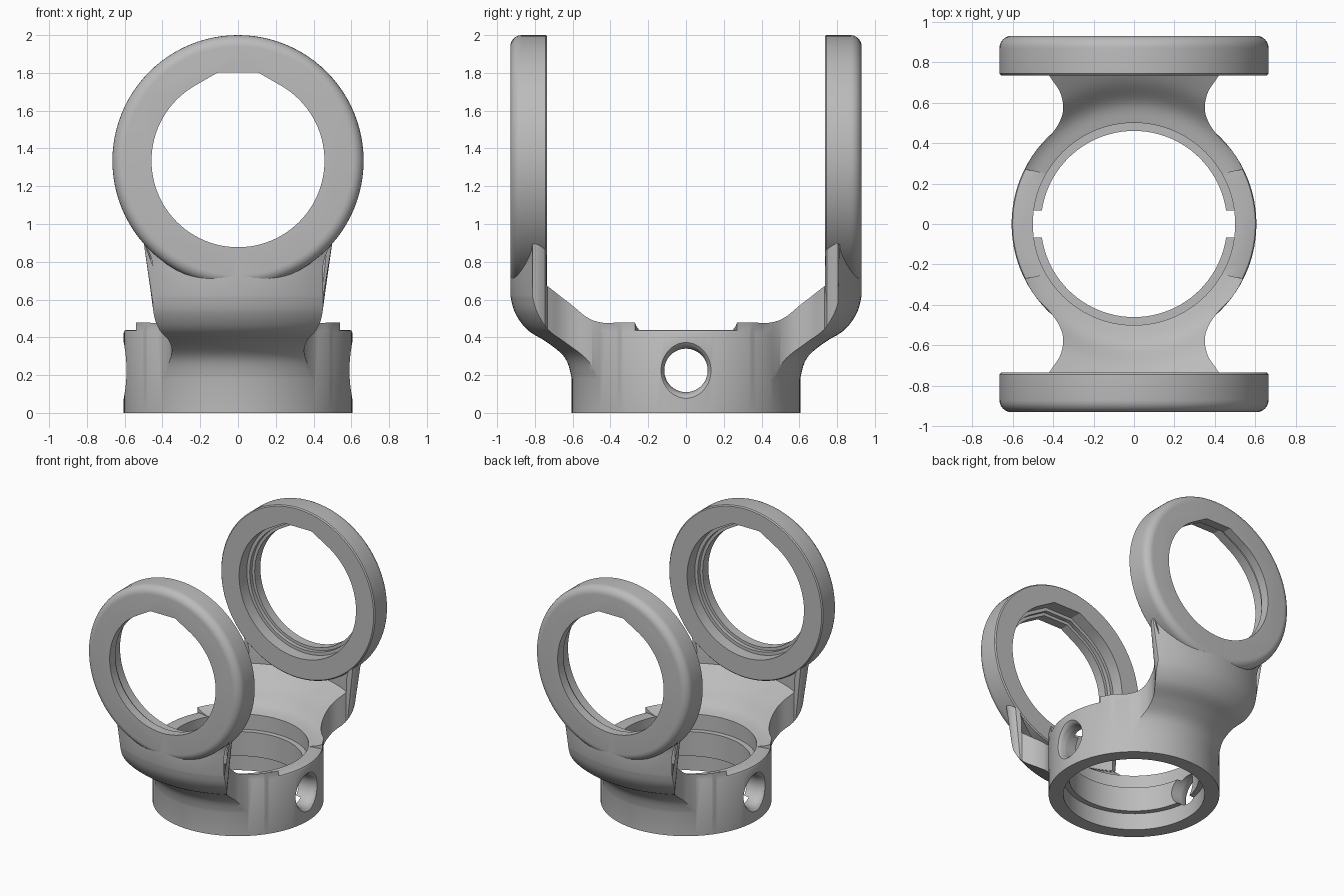
import bpy, math
from math import sin, cos, pi, radians

cube = bpy.data.objects.get("Cube")
if cube:
    bpy.data.objects.remove(cube, do_unlink=True)

grey = bpy.data.materials.new("plain_grey")
grey.use_nodes = True
grey.diffuse_color = (0.5, 0.5, 0.5, 1)
grey.node_tree.nodes["Principled BSDF"].inputs["Base Color"].default_value = (0.5, 0.5, 0.5, 1)

SEGS = 96
EYE_Z, EYE_R = 1.335, 0.665      # upright ring centre height and radius
FACE_IN, FACE_OUT = 0.735, 0.93  # upright ring faces along y


def loft(name, loops):
    """Solid skinned through equal-length loops, with flat end caps."""
    n = len(loops[0])
    verts = [p for loop in loops for p in loop]
    faces = [tuple(range(n))[::-1], tuple(range(len(verts) - n, len(verts)))]
    for k in range(len(loops) - 1):
        for i in range(n):
            j = (i + 1) % n
            faces.append((k * n + i, k * n + j, (k + 1) * n + j, (k + 1) * n + i))
    mesh = bpy.data.meshes.new(name)
    mesh.from_pydata(verts, [], faces)
    mesh.materials.append(grey)
    obj = bpy.data.objects.new(name, mesh)
    bpy.context.collection.objects.link(obj)
    bpy.context.view_layer.objects.active = obj
    bpy.ops.object.mode_set(mode='EDIT')
    bpy.ops.mesh.select_all(action='SELECT')
    bpy.ops.mesh.normals_make_consistent(inside=False)
    bpy.ops.object.mode_set(mode='OBJECT')
    return obj


def circle(r):
    return [(r * cos(2 * pi * i / SEGS), r * sin(2 * pi * i / SEGS)) for i in range(SEGS)]


def turn(name, profile, place):
    """Revolve (radius, height) points; place maps (a, b, height) to xyz."""
    return loft(name, [[place(a, b, h) for a, b in circle(r)] for r, h in profile])


def upright(a, b, h):
    return (a, b, h)


def smooth(points, steps=5):
    """Catmull-Rom curve through the points."""
    pts = [points[0]] + points + [points[-1]]
    out = []
    for p0, p1, p2, p3 in zip(pts, pts[1:], pts[2:], pts[3:]):
        for s in range(steps):
            t = s / steps
            out.append(tuple(
                b + 0.5 * t * (c - a + t * (2 * a - 5 * b + 4 * c - d + t * (3 * (b - c) + d - a)))
                for a, b, c, d in zip(p0, p1, p2, p3)))
    return out + [points[-1]]


def combine(target, tool, operation):
    mod = target.modifiers.new(operation.lower(), 'BOOLEAN')
    mod.operation, mod.solver, mod.object = operation, 'EXACT', tool
    bpy.context.view_layer.objects.active = target
    bpy.ops.object.modifier_apply(modifier=mod.name)
    bpy.data.objects.remove(tool, do_unlink=True)


# Base collar
body = turn("yoke_body", [(0.605, 0), (0.605, 0.425), (0.6, 0.435), (0.59, 0.44)], upright)

# Both arms: a turned bowl trimmed to a waisted plan
underside = smooth([(0.6, 0.1), (0.605, 0.18), (0.64, 0.29), (0.73, 0.37),
                    (0.84, 0.44), (0.905, 0.53), (0.93, 0.62)])
inside = smooth([(0.85, 0.675), (0.71, 0.58), (0.6, 0.475), (0.5, 0.44), (0.45, 0.43)])
flare = [(0.93, 0.78), (0.93, 0.82), (0.93, 0.86), (0.93, 0.9),
         (0.85, 0.9), (0.85, 0.86), (0.85, 0.82), (0.85, 0.78)]
arms = turn("arms", underside + flare + inside, upright)
side = smooth([(0.54, 0.27), (0.49, 0.355), (0.42, 0.43), (0.37, 0.5), (0.35, 0.57),
               (0.365, 0.65), (0.41, 0.72), (0.445, 0.78), (0.45, 0.83), (0.45, 0.97)])
quarter = [(0.3, 0.22)] + side
plan = quarter + [(-x, y) for x, y in quarter[::-1]]
plan += [(-x, -y) for x, y in plan]
combine(arms, loft("plan", [[(x, y, z) for x, y in plan] for z in (0.05, 1)]), 'INTERSECT')
for v in arms.data.vertices:     # flare the necks into the upright rings
    rise = max(0, v.co.z - 0.76) / 0.14
    v.co.x *= 1 + 0.11 * rise ** 2
combine(body, arms, 'UNION')

# Upright rings with a rounded outer rim
rim = 0.06
disc = [(EYE_R - 0.008, FACE_IN), (EYE_R, FACE_IN + 0.008)]
disc += [(EYE_R - rim + rim * cos(a), FACE_OUT - rim + rim * sin(a))
         for a in (radians(15 * k) for k in range(7))]
for s in (-1, 1):
    combine(body, turn("ring", disc, lambda a, b, h: (a, s * h, EYE_Z + b)), 'UNION')


def teardrop(r):
    """Circle with a flat-topped roof of two sloping tangents."""
    arc = [radians(60 - 300 * k / 80) for k in range(81)]
    top = 1.02 * r
    half = r * cos(pi / 3) - (top - r * sin(pi / 3)) / math.tan(pi / 6)
    return [(r * cos(a), r * sin(a)) for a in arc] + [(-half, top), (half, top)]


# Stepped teardrop openings
steps = [(0.505, 0.68), (0.505, 0.83), (0.48, 0.83), (0.48, 0.86), (0.458, 0.86), (0.458, 1)]
for s in (-1, 1):
    cut = loft("opening", [[(x, s * y, EYE_Z + z) for x, z in teardrop(r)] for r, y in steps])
    combine(body, cut, 'DIFFERENCE')

# Collar bore with a raised inner lip
bore = [(0.5, -0.1), (0.5, 0.13), (0.46, 0.13), (0.46, 0.32), (0.5, 0.32), (0.5, 1)]
combine(body, turn("bore", bore, upright), 'DIFFERENCE')

# Side holes with softened mouths
hole = smooth([(0.118, 0.4), (0.115, 0.52), (0.117, 0.55), (0.128, 0.585), (0.16, 0.615)])
for s in (-1, 1):
    combine(body, turn("side_hole", hole, lambda a, b, h: (s * h, a, 0.225 + b)), 'DIFFERENCE')

bpy.ops.object.select_all(action='DESELECT')
body.select_set(True)
bpy.context.view_layer.objects.active = body
bpy.ops.object.shade_smooth_by_angle(angle=radians(30))
